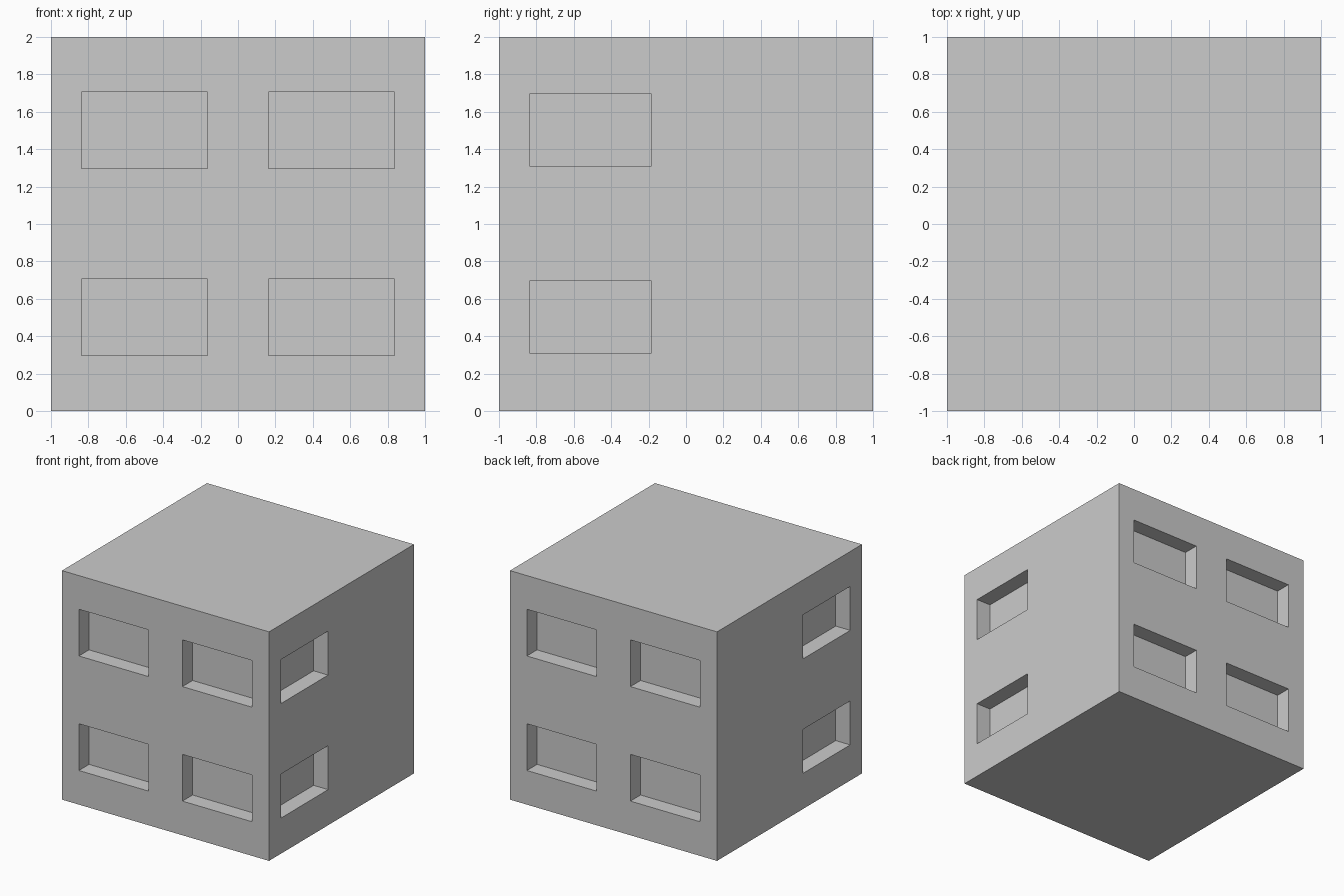
import bpy
import bmesh
from mathutils import Matrix, Vector

if "Cube" in bpy.data.objects:
    bpy.data.objects.remove(bpy.data.objects["Cube"])

DEPTH = 0.14  # how far each window is set into the wall


def box(bm, lo, hi):
    lo, hi = Vector(lo), Vector(hi)
    place = Matrix.Translation((lo + hi) / 2) @ Matrix.Diagonal((*(hi - lo), 1))
    bmesh.ops.create_cube(bm, size=1, matrix=place)


def make_object(name, bm):
    mesh = bpy.data.meshes.new(name)
    bm.to_mesh(mesh)
    bm.free()
    obj = bpy.data.objects.new(name, mesh)
    bpy.context.collection.objects.link(obj)
    return obj


# Solid block of the building
bm = bmesh.new()
box(bm, (-1, -1, 0), (1, 1, 2))
building = make_object("building_block", bm)

# Window recesses: one box per window, poking out past the wall
bm = bmesh.new()
for floor in (0, 1):
    for side in (-1, 1):
        inner, outer = sorted((side * (1 - DEPTH), side * 1.1))
        # front and back walls: two windows on each floor
        for cx in (-0.5, 0.5):
            box(bm, (cx - 0.337, inner, floor + 0.298),
                (cx + 0.337, outer, floor + 0.706))
        # left and right walls: one window towards the front
        box(bm, (inner, -0.838, floor + 0.311),
            (outer, -0.185, floor + 0.695))
cutter = make_object("window_cutter", bm)
cutter.hide_render = True

# Cut the windows, then drop the cutter
cut = building.modifiers.new("windows", 'BOOLEAN')
cut.operation = 'DIFFERENCE'
cut.solver = 'EXACT'
cut.object = cutter
bpy.context.view_layer.objects.active = building
building.select_set(True)
bpy.ops.object.modifier_apply(modifier=cut.name)
bpy.data.objects.remove(cutter, do_unlink=True)
